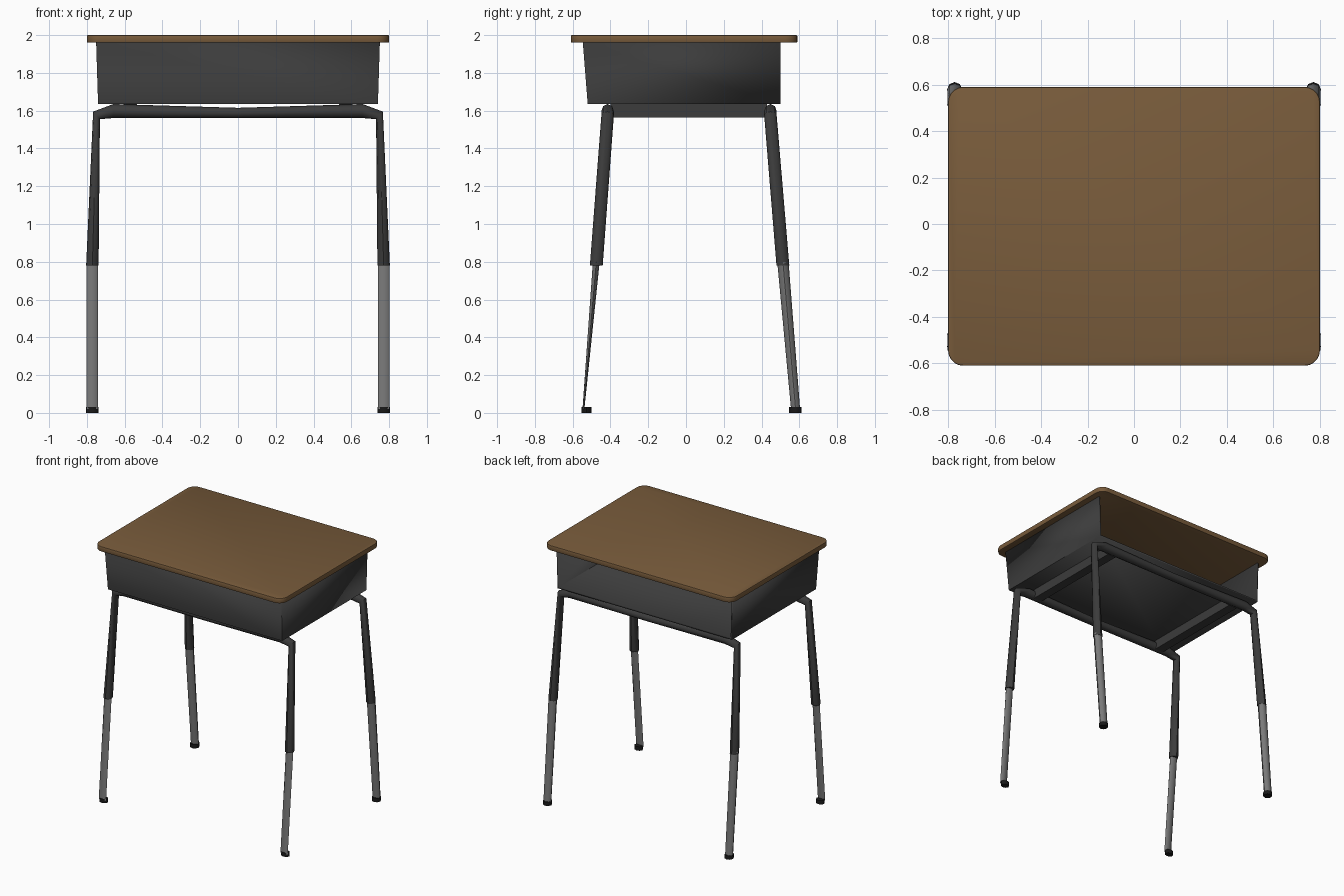
import bpy, bmesh, math
from mathutils import Vector

if "Cube" in bpy.data.objects:
    bpy.data.objects.remove(bpy.data.objects["Cube"])


def material(name, rgb):
    m = bpy.data.materials.new(name)
    m.diffuse_color = (*rgb, 1)
    m.use_nodes = True
    m.node_tree.nodes["Principled BSDF"].inputs["Base Color"].default_value = m.diffuse_color
    return m


WOOD = material("brown wood", (0.19, 0.106, 0.044))
STEEL = material("dark steel", (0.045, 0.045, 0.045))
CHROME = material("grey chrome", (0.19, 0.19, 0.19))
RUBBER = material("black rubber", (0.01, 0.01, 0.01))


def finish(bm, name, mat, angle=35):
    bmesh.ops.recalc_face_normals(bm, faces=bm.faces[:])
    me = bpy.data.meshes.new(name)
    bm.to_mesh(me)
    bm.free()
    me.materials.append(mat)
    ob = bpy.data.objects.new(name, me)
    bpy.context.collection.objects.link(ob)
    bpy.ops.object.select_all(action='DESELECT')
    ob.select_set(True)
    bpy.context.view_layer.objects.active = ob
    bpy.ops.object.shade_smooth_by_angle(angle=math.radians(angle))
    return ob


def loft(name, rings, mat, sides=8):
    """Skin of elliptical rings, each given as centre, half axis u, half axis v."""
    bm = bmesh.new()
    loops = []
    for c, u, v in rings:
        c, u, v = Vector(c), Vector(u), Vector(v)
        loops.append([bm.verts.new(c + u * math.cos(a) + v * math.sin(a))
                      for a in (2 * math.pi * i / sides for i in range(sides))])
    for a, b in zip(loops, loops[1:]):
        for i in range(sides):
            j = (i + 1) % sides
            bm.faces.new((a[i], a[j], b[j], b[i]))
    bm.faces.new(loops[0])
    bm.faces.new(loops[-1])
    return finish(bm, name, mat, 50)


def box(name, lo, hi, mat):
    bm = bmesh.new()
    bmesh.ops.create_cube(bm, size=1)
    for v in bm.verts:
        v.co = [(a + b) / 2 + k * (b - a) for a, b, k in zip(lo, hi, v.co)]
    return finish(bm, name, mat)


# Desk top: rounded corners and a lightly eased edge
bm = bmesh.new()
r = 0.065
outline = []
for cx, cy, start in ((0.8 - r, 0.59 - r, 0), (r - 0.8, 0.59 - r, 90),
                      (r - 0.8, r - 0.61, 180), (0.8 - r, r - 0.61, 270)):
    for k in range(6):
        a = math.radians(start + 18 * k)
        outline.append(bm.verts.new((cx + r * math.cos(a), cy + r * math.sin(a), 1.96)))
face = bm.faces.new(outline)
ext = bmesh.ops.extrude_face_region(bm, geom=[face])
bmesh.ops.translate(bm, vec=(0, 0, 0.04),
                    verts=[g for g in ext['geom'] if isinstance(g, bmesh.types.BMVert)])
rim = [e for e in bm.edges if abs(e.verts[0].co.z - e.verts[1].co.z) < 1e-5]
bmesh.ops.bevel(bm, geom=rim, offset=0.006, segments=2, affect='EDGES', profile=0.5)
finish(bm, "desk_top", WOOD)

# Book box: folded sheet with floor, sides and sloping front, open at the back
bm = bmesh.new()
section = ((-0.54, 1.96, 0.745), (-0.515, 1.642, 0.735),
           (0.5, 1.642, 0.735), (0.5, 1.96, 0.745))
L = [bm.verts.new((-x, y, z)) for y, z, x in section]
R = [bm.verts.new((x, y, z)) for y, z, x in section]
for f in ((L[0], L[1], R[1], R[0]), (L[1], L[2], R[2], R[1]), L, R):
    bm.faces.new(f)
tray = finish(bm, "book_box", STEEL)
sol = tray.modifiers.new("sheet", 'SOLIDIFY')
sol.thickness = 0.012
sol.offset = 0
sol.use_even_offset = True

# Side rails joining the two leg frames under the box
for s, side in ((-1, "left"), (1, "right")):
    box(side + "_rail", (s * 0.57 - 0.035, -0.40, 1.565),
        (s * 0.57 + 0.035, 0.43, 1.638), STEEL)

# Leg frames: end name, y at top, knee and floor, foot y, lower leg half depths
for end, y_top, y_knee, y_low, y_foot, d0, d1 in (
        ("front", -0.415, -0.475, -0.543, -0.527, 0.018, 0.005),
        ("back", 0.447, 0.513, 0.580, 0.578, 0.030, 0.024)):

    def half(s):
        return [((s * 0.771, y_knee, 0.78), (s * 0.033, 0, 0), (0, 0.034, 0)),
                ((s * 0.749, y_top, 1.575), (s * 0.018, 0, 0.02), (0, 0.033, 0)),
                ((s * 0.66, y_top, 1.598), (0, 0, 0.037), (0, 0.033, 0))]

    middle = [((0, y_top, 1.588), (0, 0, 0.027), (0, 0.033, 0))]
    loft(end + "_leg_frame", half(-1) + middle + half(1)[::-1], STEEL)

    for s, side in ((-1, "left"), (1, "right")):
        x = s * 0.772
        # Telescoping lower leg
        loft(f"{end}_{side}_lower_leg",
             [((x, y_knee, 0.80), (0.031, 0, 0), (0, d0, 0)),
              ((x, y_low, 0.02), (0.031, 0, 0), (0, d1, 0))], CHROME)
        # Foot cap
        ry = 0.026 if end == "front" else 0.033
        loft(f"{end}_{side}_foot",
             [((x, y_foot, 0), (0.033, 0, 0), (0, ry, 0)),
              ((x, y_foot, 0.03), (0.033, 0, 0), (0, ry, 0))], RUBBER)
